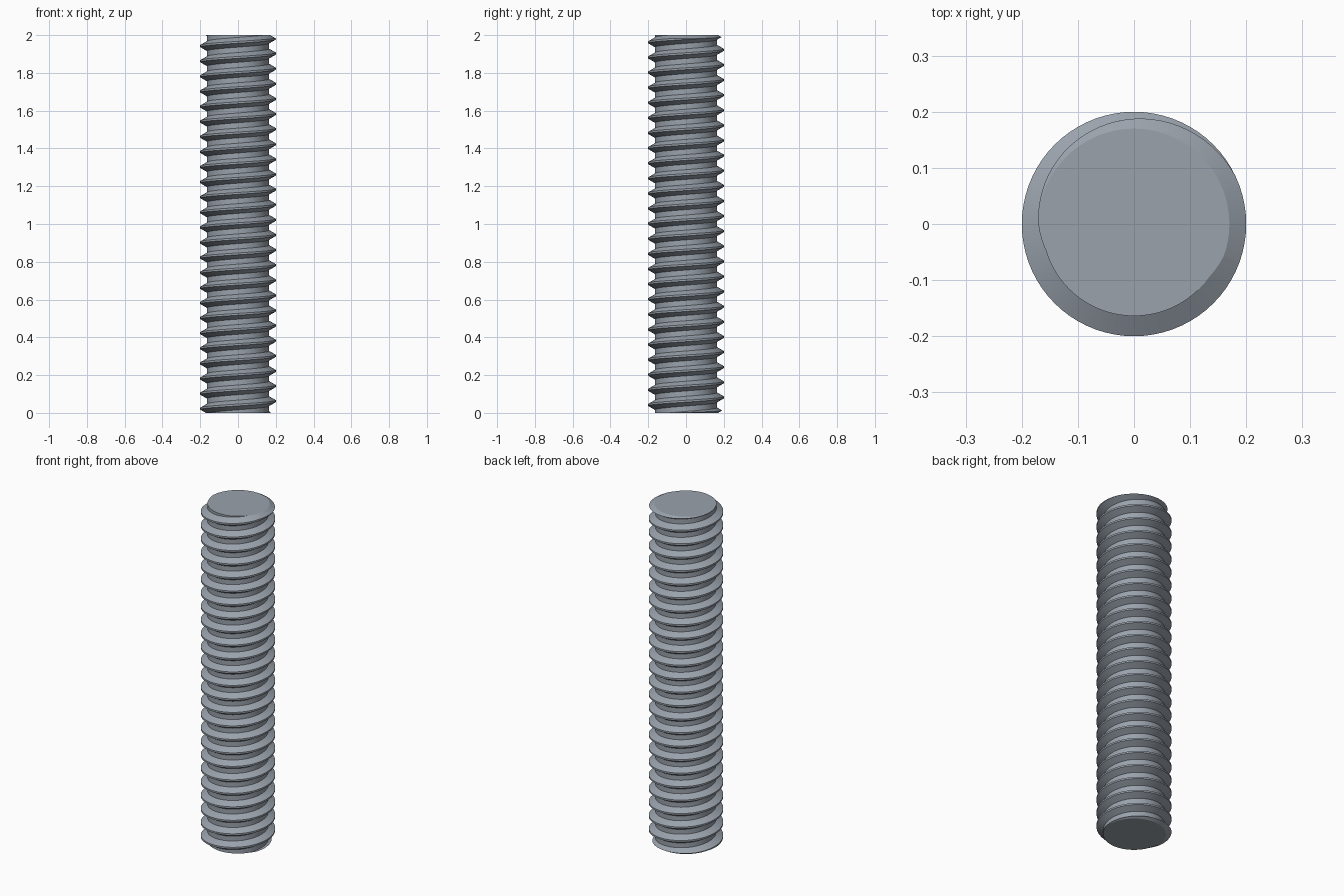
import bpy, bmesh, math
from mathutils import Vector

if "Cube" in bpy.data.objects:
    bpy.data.objects.remove(bpy.data.objects["Cube"])

LENGTH = 2.0
PITCH = 0.08
CREST_R, ROOT_R = 0.2, 0.164
CAP_R = 0.17
SLOPE = math.sqrt(3)          # thread flanks and end chamfers
SEGMENTS = 72
START_Z = 0.062               # crest height at +x in the first full turn

steel = bpy.data.materials.new("grey_steel")
steel.use_nodes = True
color = (0.32, 0.36, 0.41, 1.0)
steel.diffuse_color = color
steel.node_tree.nodes["Principled BSDF"].inputs["Base Color"].default_value = color


def add_object(name, bm):
    bmesh.ops.recalc_face_normals(bm, faces=bm.faces)
    mesh = bpy.data.meshes.new(name)
    bm.to_mesh(mesh)
    bm.free()
    mesh.materials.append(steel)
    obj = bpy.data.objects.new(name, mesh)
    bpy.context.collection.objects.link(obj)
    return obj


def thread_solid():
    """Right-handed helical thread, trimmed flat at both ends."""
    bm = bmesh.new()
    crest = PITCH / 16
    flank = crest + (CREST_R - ROOT_R) / SLOPE
    profile = [(CREST_R, -crest), (CREST_R, crest),
               (ROOT_R, flank), (ROOT_R, PITCH - flank)]
    rows = []
    for turn in range(-3, int(LENGTH / PITCH) + 3):
        for radius, offset in profile:
            row = []
            for i in range(SEGMENTS):
                part = i / SEGMENTS
                a = math.tau * part
                z = START_Z + PITCH * (turn + part) + offset
                row.append(bm.verts.new((radius * math.cos(a), radius * math.sin(a), z)))
            rows.append(row)
    # The last column of each turn joins the first column of the next turn
    step = len(profile)
    for r in range(len(rows) - 1):
        for i in range(SEGMENTS):
            if i + 1 < SEGMENTS:
                b, c = rows[r][i + 1], rows[r + 1][i + 1]
            elif r + 1 + step < len(rows):
                b, c = rows[r + step][0], rows[r + 1 + step][0]
            else:
                continue
            bm.faces.new((rows[r][i], b, c, rows[r + 1][i]))
    # Flat end caps
    for z, direction in ((0, -1), (LENGTH, 1)):
        bmesh.ops.bisect_plane(bm, geom=bm.verts[:] + bm.edges[:] + bm.faces[:],
                               plane_co=Vector((0, 0, z)),
                               plane_no=Vector((0, 0, direction)),
                               clear_outer=True, dist=1e-6)
        rim = [e for e in bm.edges if e.is_boundary
               and all(abs(v.co.z - z) < 1e-4 for v in e.verts)]
        bmesh.ops.contextual_create(bm, geom=rim)
    return add_object("threaded_rod", bm)


def chamfer_cutter():
    """Cylinder with coned ends that trims the thread at both ends."""
    bm = bmesh.new()
    over, depth = 0.02, 0.03
    outline = [(CAP_R - SLOPE * over, -over), (CAP_R + SLOPE * depth, depth),
               (CAP_R + SLOPE * depth, LENGTH - depth), (CAP_R - SLOPE * over, LENGTH + over)]
    rings = []
    for radius, z in outline:
        rings.append([bm.verts.new((radius * math.cos(math.tau * i / SEGMENTS),
                                    radius * math.sin(math.tau * i / SEGMENTS), z))
                      for i in range(SEGMENTS)])
    for low, high in zip(rings, rings[1:]):
        for i in range(SEGMENTS):
            j = (i + 1) % SEGMENTS
            bm.faces.new((low[i], low[j], high[j], high[i]))
    bm.faces.new(rings[0][::-1])
    bm.faces.new(rings[-1])
    cutter = add_object("chamfer_cutter", bm)
    cutter.hide_render = True
    return cutter


rod = thread_solid()
cutter = chamfer_cutter()
chamfer = rod.modifiers.new("end_chamfers", 'BOOLEAN')
chamfer.operation = 'INTERSECT'
chamfer.solver = 'EXACT'
chamfer.object = cutter

# Bake the chamfers, drop the cutter and smooth the round surfaces
bpy.ops.object.select_all(action='DESELECT')
bpy.context.view_layer.objects.active = rod
rod.select_set(True)
bpy.ops.object.modifier_apply(modifier=chamfer.name)
bpy.data.objects.remove(cutter)
bpy.ops.object.shade_smooth_by_angle(angle=math.radians(25))
